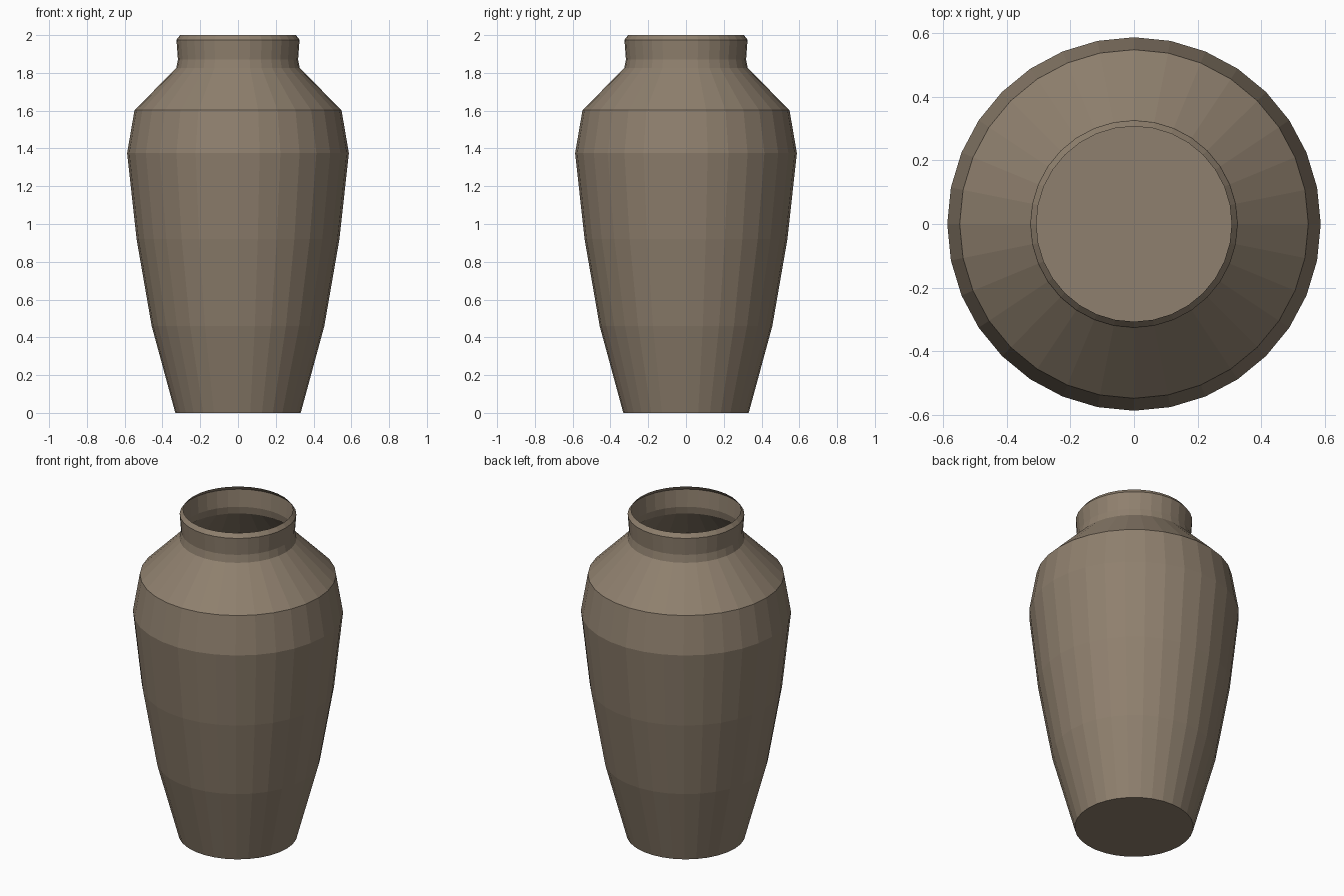
import bpy, bmesh, math

if "Cube" in bpy.data.objects:
    bpy.data.objects.remove(bpy.data.objects["Cube"])

SIDES = 32

# clay colour
clay = bpy.data.materials.new("brown clay")
clay.diffuse_color = (0.275, 0.216, 0.156, 1.0)
clay.use_nodes = True
clay.node_tree.nodes["Principled BSDF"].inputs["Base Color"].default_value = clay.diffuse_color

# (radius, height) from foot to lip
PROFILE = [
    (0.332, 0.0), (0.457, 0.46), (0.537, 0.92), (0.587, 1.375),
    (0.548, 1.603), (0.327, 1.825), (0.318, 1.87), (0.326, 1.975),
    (0.307, 2.0),
]


def lathe(name, profile, material):
    """Revolve a profile into an open thin shell with a closed bottom."""
    bm = bmesh.new()
    rings = []
    for r, z in profile:
        rings.append([bm.verts.new((r * math.cos(2 * math.pi * i / SIDES),
                                    r * math.sin(2 * math.pi * i / SIDES), z))
                      for i in range(SIDES)])
    for low, high in zip(rings, rings[1:]):
        for i in range(SIDES):
            j = (i + 1) % SIDES
            bm.faces.new((low[i], low[j], high[j], high[i]))
    bm.faces.new(list(reversed(rings[0])))  # foot
    mesh = bpy.data.meshes.new(name)
    bm.to_mesh(mesh)
    bm.free()
    mesh.materials.append(material)
    obj = bpy.data.objects.new(name, mesh)
    bpy.context.collection.objects.link(obj)
    return obj


# open-mouthed jar
lathe("jar", PROFILE, clay)
